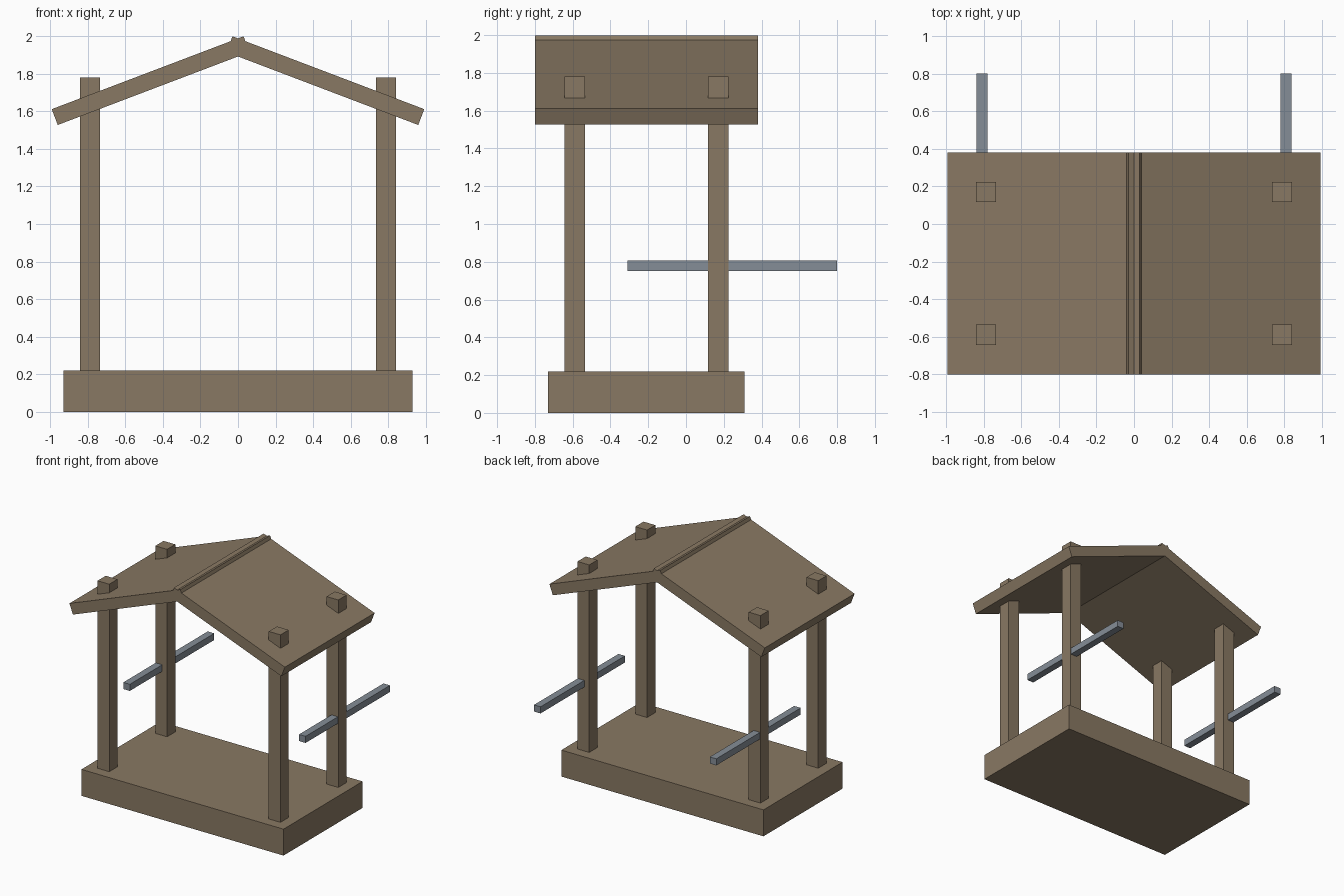
import bpy
import math

if "Cube" in bpy.data.objects:
    bpy.data.objects.remove(bpy.data.objects["Cube"])


def material(name, rgb):
    m = bpy.data.materials.new(name)
    m.diffuse_color = (*rgb, 1)
    m.use_nodes = True
    m.node_tree.nodes["Principled BSDF"].inputs["Base Color"].default_value = m.diffuse_color
    return m


wood = material("brown wood", (0.25, 0.19, 0.125))
steel = material("blue grey metal", (0.235, 0.27, 0.31))


def box(name, center, size, mat, tilt=0):
    bpy.ops.mesh.primitive_cube_add(size=1, location=center, rotation=(0, tilt, 0))
    ob = bpy.context.object
    ob.name = name
    ob.scale = size
    bpy.ops.object.transform_apply(location=False, rotation=True, scale=True)
    ob.data.materials.append(mat)
    return ob


# Solid plinth
box("base", (0, -0.21, 0.11), (1.86, 1.04, 0.22), wood)

for side, s in (("left", -1), ("right", 1)):
    # Posts poke through the roof
    for end, y in (("front", -0.59), ("back", 0.17)):
        box(f"{end}_{side}_post", (s * 0.788, y, 0.98), (0.108, 0.108, 1.6), wood)
    # Roof panels cross at the ridge
    box(f"{side}_roof_panel", (s * 0.465, -0.21, 1.763), (1.092, 1.18, 0.09),
        wood, s * math.radians(20.8))
    # Rails through the back posts
    box(f"{side}_rail", (s * 0.809, 0.245, 0.78), (0.06, 1.11, 0.055), steel)
